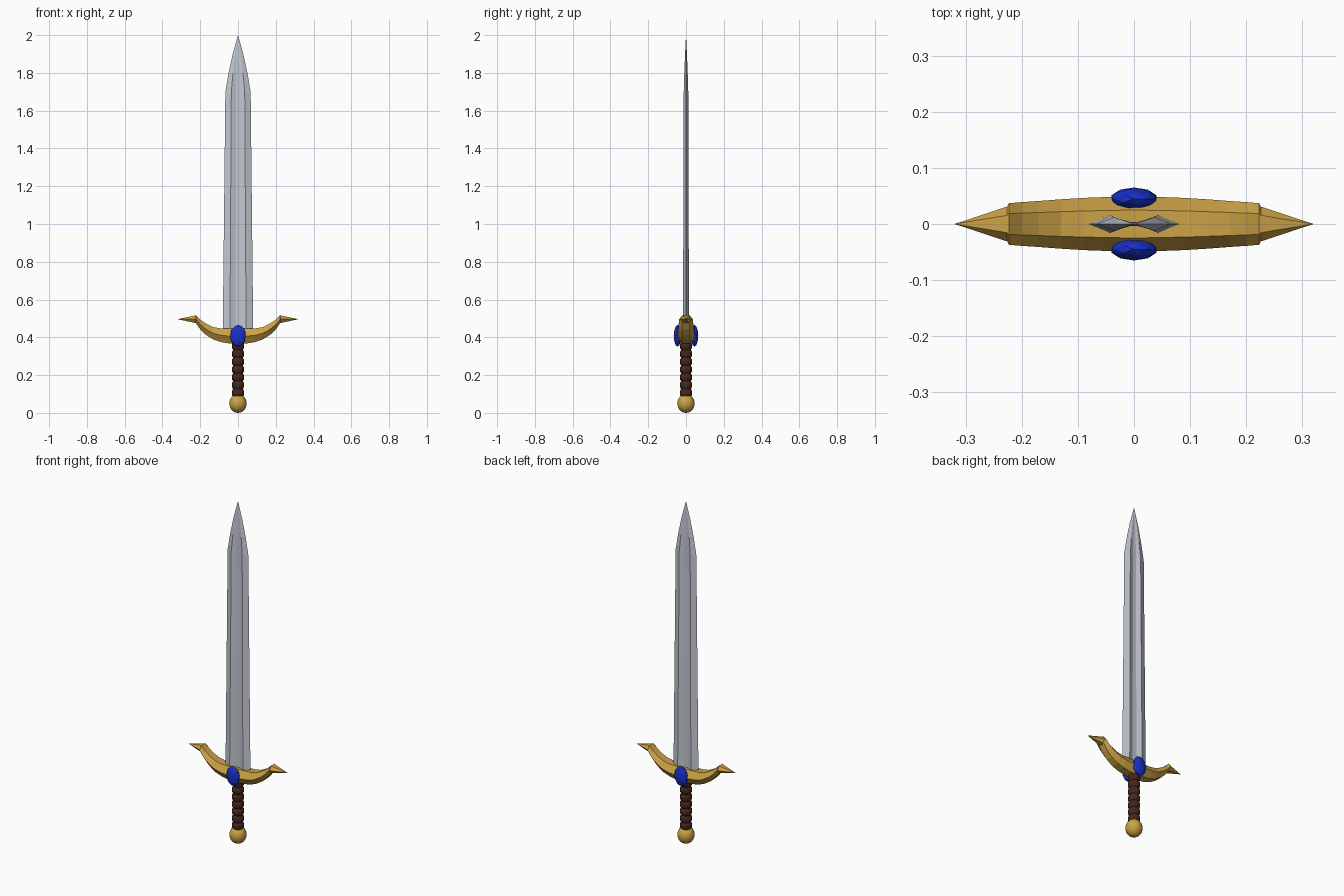
import bpy, bmesh, math
from mathutils import Matrix

if "Cube" in bpy.data.objects:
    bpy.data.objects.remove(bpy.data.objects["Cube"])


def material(name, rgb):
    m = bpy.data.materials.new(name)
    m.diffuse_color = (*rgb, 1)
    m.use_nodes = True
    m.node_tree.nodes["Principled BSDF"].inputs["Base Color"].default_value = m.diffuse_color
    return m


steel = material("steel", (0.55, 0.58, 0.64))
gold = material("gold", (0.6, 0.36, 0.06))
leather = material("leather", (0.06, 0.02, 0.012))
blue = material("blue", (0.01, 0.03, 0.6))


def finish(name, bm, mat, smooth=None):
    bmesh.ops.recalc_face_normals(bm, faces=bm.faces)
    me = bpy.data.meshes.new(name)
    bm.to_mesh(me)
    bm.free()
    ob = bpy.data.objects.new(name, me)
    bpy.context.collection.objects.link(ob)
    me.materials.append(mat)
    if smooth:
        bpy.ops.object.select_all(action='DESELECT')
        bpy.context.view_layer.objects.active = ob
        ob.select_set(True)
        bpy.ops.object.shade_smooth_by_angle(angle=math.radians(smooth))
    return ob


def loft(name, rings, mat, tips=(None, None), smooth=None):
    """Skin rings of points; each end closes to a tip point or a flat cap."""
    bm = bmesh.new()
    loops = [[bm.verts.new(p) for p in r] for r in rings]
    n = len(loops[0])
    for a, b in zip(loops, loops[1:]):
        for i in range(n):
            j = (i + 1) % n
            bm.faces.new((a[i], a[j], b[j], b[i]))
    for loop, tip in zip((loops[0], loops[-1]), tips):
        if tip:
            t = bm.verts.new(tip)
            for i in range(n):
                bm.faces.new((loop[i], loop[(i + 1) % n], t))
        else:
            bm.faces.new(loop)
    return finish(name, bm, mat, smooth)


# Blade: double-ridged section with a fuller, tapering to a point
def blade_ring(z, w, t, f):
    half = [(w, 0), (w * 0.53, t), (w * 0.16, f), (-w * 0.16, f), (-w * 0.53, t), (-w, 0)]
    back = [(x, -y) for x, y in half[-2:0:-1]]
    return [(x, y, z) for x, y in half + back]


blade = [(0.40, 0.081, 0.016, 0.004), (1.70, 0.067, 0.012, 0.004),
         (1.80, 0.050, 0.009, 0.004), (1.90, 0.028, 0.005, 0.003)]
loft("blade", [blade_ring(*b) for b in blade], steel, (None, (0, 0, 2.0)))

# Crossguard: hexagonal bar curving upward with spiked ends
half_guard = [(0.05, 0.407, 0.048, 0.039), (0.09, 0.411, 0.0465, 0.036),
              (0.13, 0.421, 0.044, 0.033), (0.17, 0.443, 0.041, 0.030),
              (0.20, 0.468, 0.039, 0.026), (0.223, 0.496, 0.037, 0.021),
              (0.226, 0.496, 0.031, 0.020)]
path = [(-x, z, y, h) for x, z, y, h in reversed(half_guard)]
path += [(0, 0.405, 0.050, 0.040)] + half_guard
hexagon = [(1, 0), (0.5, 1), (-0.5, 1), (-1, 0), (-0.5, -1), (0.5, -1)]
loft("crossguard", [[(x, u * hy, z + v * hz) for u, v in hexagon] for x, z, hy, hz in path],
     gold, ((-0.32, 0, 0.496), (0.32, 0, 0.496)))

# Gems on both faces of the guard
for side, label in ((-1, "front"), (1, "back")):
    bm = bmesh.new()
    bmesh.ops.create_icosphere(bm, subdivisions=2, radius=1)
    bm.transform(Matrix.Translation((0, side * 0.045, 0.408)) @ Matrix.Diagonal((0.042, 0.02, 0.058, 1)))
    finish(label + "_gem", bm, blue)

# Grip: turned handle with wrapped ribs
ribs, z0, z1 = 7, 0.085, 0.375
pitch = (z1 - z0) / ribs
profile = []
for i in range(ribs):
    for f, r in ((0, 0.025), (0.2, 0.031), (0.5, 0.033), (0.8, 0.031)):
        profile.append((r, z0 + (i + f) * pitch))
profile.append((0.025, z1))
loft("grip", [[(r * math.cos(a * math.tau / 16), r * math.sin(a * math.tau / 16), z)
               for a in range(16)] for r, z in profile], leather, smooth=40)

# Pommel
bm = bmesh.new()
bmesh.ops.create_uvsphere(bm, u_segments=24, v_segments=14, radius=1)
bm.transform(Matrix.Translation((0, 0, 0.05)) @ Matrix.Diagonal((0.046, 0.046, 0.05, 1)))
finish("pommel", bm, gold, 60)
